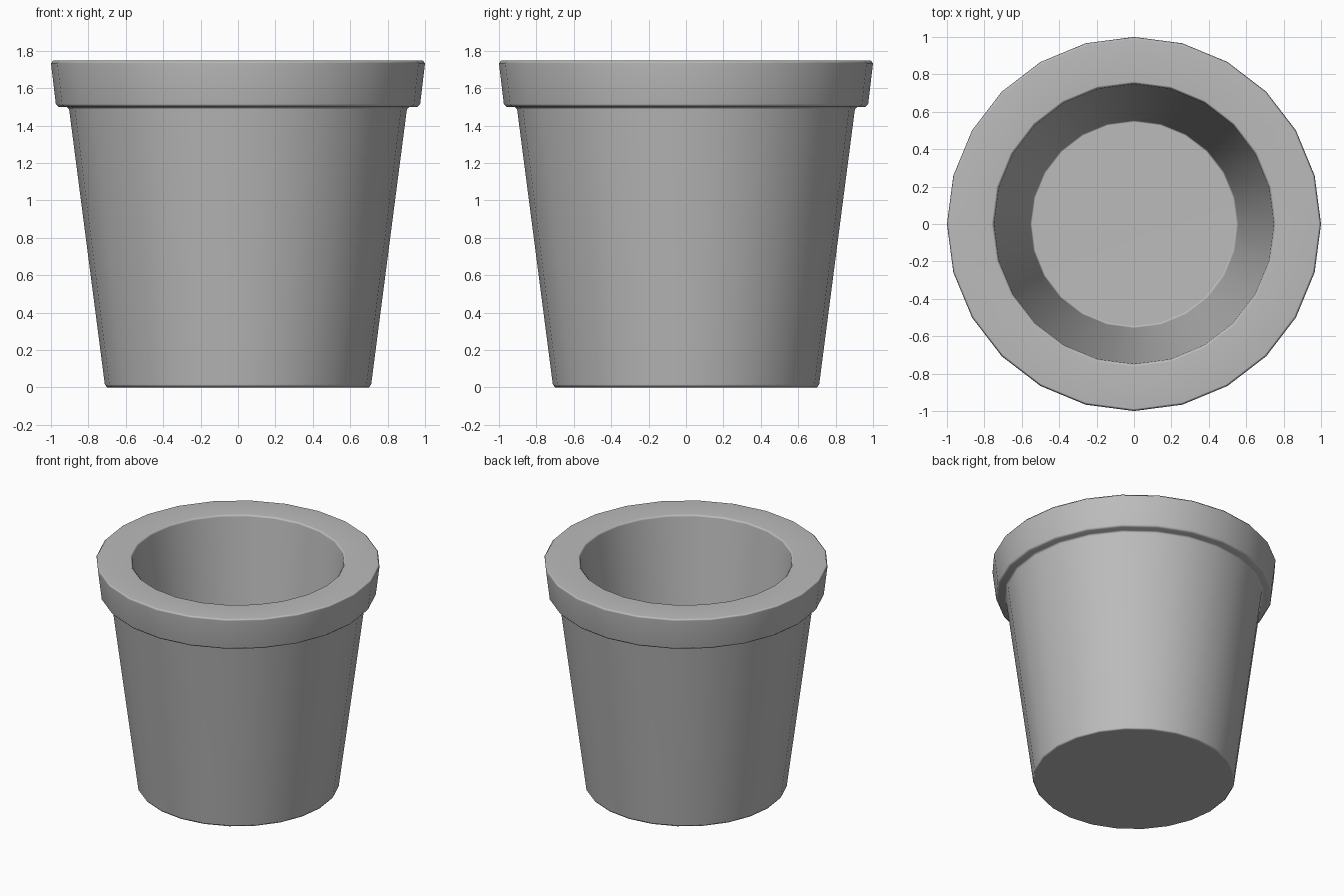
import bpy
import bmesh
import math

cube = bpy.data.objects.get("Cube")
if cube:
    bpy.data.objects.remove(cube, do_unlink=True)

SIDES = 24

# Plain grey clay
clay = bpy.data.materials.new("grey clay")
clay.use_nodes = True
grey = (0.5, 0.5, 0.5, 1)
clay.diffuse_color = grey
clay.node_tree.nodes["Principled BSDF"].inputs["Base Color"].default_value = grey

# Half section as (radius, height), from the base, over the rim, to the inner floor
profile = [
    (0.70, 0.0), (0.712, 0.015),        # base edge
    (0.903, 1.487), (0.918, 1.50),      # under the rim
    (0.96, 1.50), (0.974, 1.515),       # rim lower edge
    (1.0, 1.733), (0.988, 1.747),       # rim upper edge
    (0.762, 1.747), (0.748, 1.733),     # mouth
    (0.557, 0.165), (0.545, 0.15),      # inner floor edge
]


def lathe(name, points, sides):
    """Revolve a half section around z and cap both ends."""
    bm = bmesh.new()
    rings = []
    for r, z in points:
        rings.append([bm.verts.new((r * math.cos(a), r * math.sin(a), z))
                      for a in (math.tau * i / sides for i in range(sides))])
    for low, high in zip(rings, rings[1:]):
        for i in range(sides):
            j = (i + 1) % sides
            bm.faces.new((low[i], low[j], high[j], high[i]))
    bm.faces.new(rings[0][::-1])
    bm.faces.new(rings[-1])
    bmesh.ops.recalc_face_normals(bm, faces=bm.faces)
    mesh = bpy.data.meshes.new(name)
    bm.to_mesh(mesh)
    bm.free()
    obj = bpy.data.objects.new(name, mesh)
    bpy.context.collection.objects.link(obj)
    return obj


pot = lathe("flower_pot", profile, SIDES)
pot.data.materials.append(clay)

# Smooth walls, crisp edges beside the small bevels
bpy.ops.object.select_all(action="DESELECT")
pot.select_set(True)
bpy.context.view_layer.objects.active = pot
bpy.ops.object.shade_smooth_by_angle(angle=math.radians(60))

# Keep broad faces even by weighting their normals over the bevels
weighted = pot.modifiers.new("weighted_normals", "WEIGHTED_NORMAL")
weighted.keep_sharp = True
